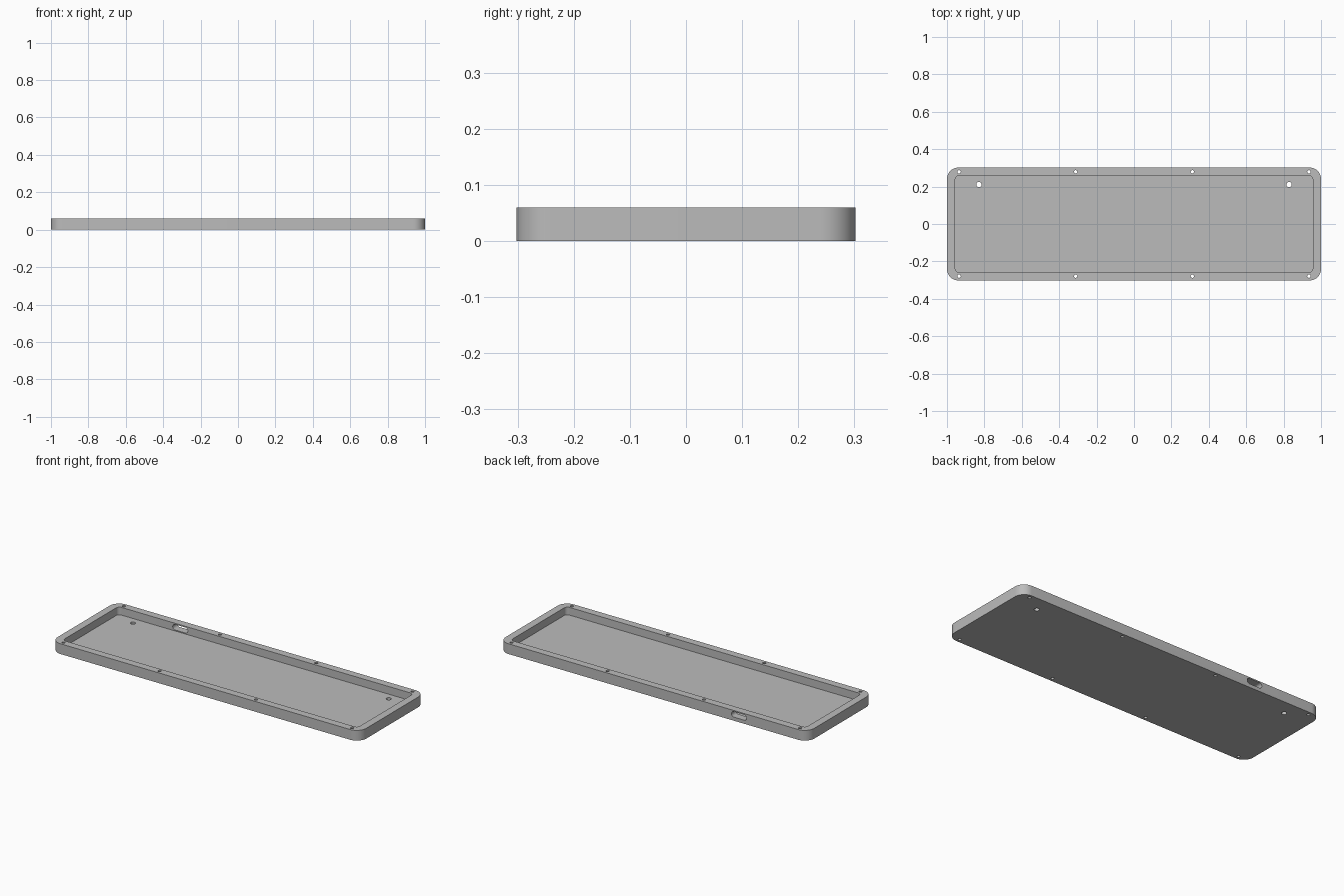
import bpy, math
from mathutils import Matrix, Vector

if "Cube" in bpy.data.objects:
    bpy.data.objects.remove(bpy.data.objects["Cube"], do_unlink=True)

grey = bpy.data.materials.new("plain grey")
grey.use_nodes = True
color = (0.5, 0.5, 0.5, 1)
grey.diffuse_color = color
grey.node_tree.nodes["Principled BSDF"].inputs["Base Color"].default_value = color

HALF_X, HALF_Y, HEIGHT = 1.0, 0.302, 0.06
CAVITY_X, CAVITY_Y, FLOOR = 0.956, 0.258, 0.015


def rounded_prism(name, half_w, half_d, radius, low, high, steps=12):
    """Extrude a rounded rectangle from z = low to z = high."""
    ring = []
    for quarter, (sx, sy) in enumerate([(1, 1), (-1, 1), (-1, -1), (1, -1)]):
        for i in range(steps + 1):
            a = (quarter + i / steps) * math.pi / 2
            ring.append((sx * (half_w - radius) + radius * math.cos(a),
                         sy * (half_d - radius) + radius * math.sin(a)))
    # drop coincident points so that capsules and circles stay clean
    ring = [p for i, p in enumerate(ring)
            if (Vector(p) - Vector(ring[i - 1])).length > 1e-5]
    n = len(ring)
    verts = [(x, y, z) for z in (low, high) for x, y in ring]
    faces = [tuple(reversed(range(n))), tuple(range(n, 2 * n))]
    faces += [(i, (i + 1) % n, n + (i + 1) % n, n + i) for i in range(n)]
    mesh = bpy.data.meshes.new(name)
    mesh.from_pydata(verts, [], faces)
    mesh.materials.append(grey)
    obj = bpy.data.objects.new(name, mesh)
    bpy.context.collection.objects.link(obj)
    return obj


def cut(body, cutter):
    """Subtract the cutter from the body, then discard it."""
    cutter.hide_render = True
    mod = body.modifiers.new("cut", 'BOOLEAN')
    mod.operation, mod.solver, mod.object = 'DIFFERENCE', 'EXACT', cutter
    bpy.context.view_layer.objects.active = body
    bpy.ops.object.modifier_apply(modifier=mod.name)
    bpy.data.objects.remove(cutter, do_unlink=True)


def drill(body, x, y, radius):
    hole = rounded_prism("hole_cutter", radius, radius, radius, -0.05, 0.15, 6)
    hole.data.transform(Matrix.Translation((x, y, 0)))
    cut(body, hole)


# Outer shell with a shallow rectangular cavity
tray = rounded_prism("case_tray", HALF_X, HALF_Y, 0.062, 0, HEIGHT)
cut(tray, rounded_prism("cavity_cutter", CAVITY_X, CAVITY_Y, 0.02, FLOOR, 0.15, 6))

# Screw holes along both long rims
for x in (-0.935, -0.312, 0.312, 0.935):
    for y in (-0.279, 0.279):
        drill(tray, x, y, 0.009)

# Larger holes through the floor near the back corners
for x in (-0.829, 0.829):
    drill(tray, x, 0.211, 0.014)

# Capsule-shaped cable port through the back wall
port = rounded_prism("port_cutter", 0.049, 0.016, 0.0159, -0.05, 0.05)
port.data.transform(Matrix.Translation((-0.555, 0.29, 0.037))
                    @ Matrix.Rotation(math.pi / 2, 4, 'X'))
cut(tray, port)

# Smooth the rounded walls, keep the edges crisp
bpy.ops.object.select_all(action='DESELECT')
tray.select_set(True)
bpy.context.view_layer.objects.active = tray
bpy.ops.object.shade_smooth_by_angle(angle=math.radians(35))
